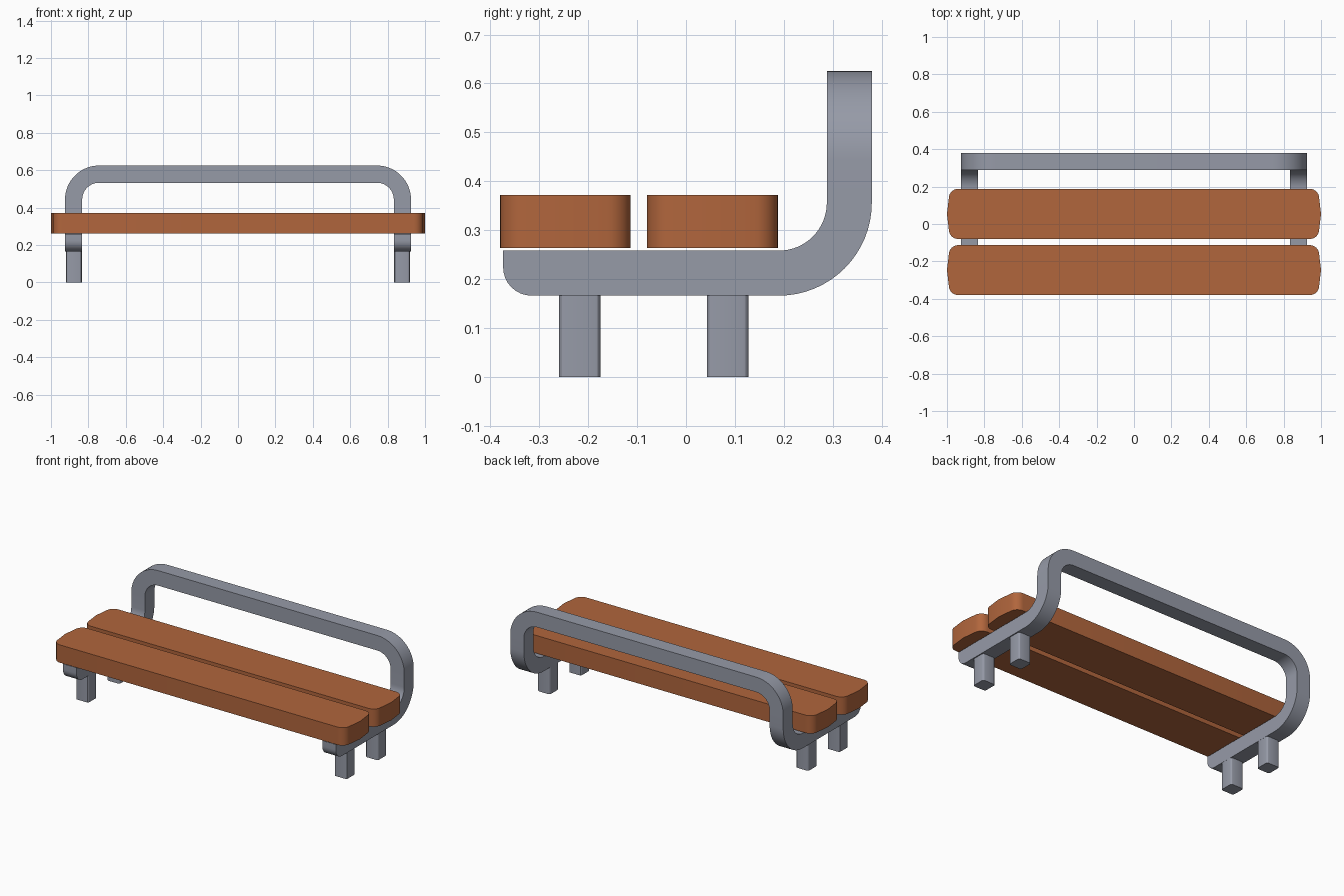
import bpy, bmesh, math
from mathutils import Vector

if "Cube" in bpy.data.objects:
    bpy.data.objects.remove(bpy.data.objects["Cube"])


def material(name, rgb):
    m = bpy.data.materials.new(name)
    m.diffuse_color = (*rgb, 1)
    m.use_nodes = True
    m.node_tree.nodes["Principled BSDF"].inputs["Base Color"].default_value = m.diffuse_color
    return m


wood = material("warm wood", (0.44, 0.132, 0.046))
metal = material("grey metal", (0.305, 0.325, 0.388))


def finish(name, bm, mat):
    bmesh.ops.recalc_face_normals(bm, faces=bm.faces)
    me = bpy.data.meshes.new(name)
    bm.to_mesh(me)
    bm.free()
    me.materials.append(mat)
    ob = bpy.data.objects.new(name, me)
    bpy.context.collection.objects.link(ob)
    bpy.context.view_layer.objects.active = ob
    ob.select_set(True)
    bpy.ops.object.shade_smooth_by_angle(angle=math.radians(30))
    ob.select_set(False)
    return ob


# Seat planks: rounded outline with slightly bowed ends, extruded upwards
def plank(name, y0, y1, z0=0.263, z1=0.372, r=0.05, end=0.99):
    pts = []
    for sx, sy, start in ((1, -1, -90), (1, 1, 0), (-1, 1, 90), (-1, -1, 180)):
        cy = y1 - r if sy > 0 else y0 + r
        for i in range(9):
            a = math.radians(start + i * 90 / 8)
            pts.append((sx * (end - r) + r * math.cos(a), cy + r * math.sin(a)))
        if start in (-90, 90):
            pts.append((sx, (y0 + y1) / 2))
    bm = bmesh.new()
    low = [bm.verts.new((x, y, z0)) for x, y in pts]
    high = [bm.verts.new((x, y, z1)) for x, y in pts]
    bm.faces.new(low)
    bm.faces.new(high)
    for i in range(len(pts)):
        j = (i + 1) % len(pts)
        bm.faces.new((low[i], low[j], high[j], high[i]))
    finish(name, bm, wood)


plank("front_plank", -0.38, -0.113)
plank("rear_plank", -0.08, 0.188)

# Frame: one square bar running under the seat, up and over as a back rail
H = 0.046            # half bar width
XC = 0.879           # centre line of the side bars
X, Y = Vector((1, 0, 0)), Vector((0, 1, 0))
rings = []


def section(c, a, b):
    c, a, b = Vector(c), a * H, b * H
    rings.append([c - a - b, c + a - b, c + a + b, c - a + b])


# rounded front toe
R = 0.058
for i in range(9):
    t = math.radians(i * 90 / 8)
    y = -0.374 + R - R * math.cos(t)
    z = 0.166 + R - R * math.sin(t)
    rings.append([Vector((XC - H, y, 0.258)), Vector((XC + H, y, 0.258)),
                  Vector((XC + H, y, z)), Vector((XC - H, y, z))])
# bend from the seat up to the back
for i in range(17):
    t = math.radians(i * 90 / 16)
    d = Vector((0, math.sin(t), -math.cos(t)))
    section(Vector((XC, 0.19, 0.356)) + d * 0.144, X, d)
# bend from the upright into the top rail
for i in range(17):
    t = math.radians(i * 90 / 16)
    d = Vector((math.cos(t), 0, math.sin(t)))
    section(Vector((XC - 0.136, 0.334, 0.443)) + d * 0.136, d, Y)
# opposite half
rings += [[Vector((-p.x, p.y, p.z)) for p in ring] for ring in reversed(rings)]

bm = bmesh.new()
loops = [[bm.verts.new(p) for p in ring] for ring in rings]
for a, b in zip(loops, loops[1:]):
    for k in range(4):
        m = (k + 1) % 4
        bm.faces.new((a[k], a[m], b[m], b[k]))
bm.faces.new(loops[0])
bm.faces.new(loops[-1])
finish("frame_bar", bm, metal)


# Legs: four short posts with softened upright edges
def leg(name, x, y, w=0.085, top=0.17):
    bm = bmesh.new()
    bmesh.ops.create_cube(bm, size=1)
    for v in bm.verts:
        v.co = (x + v.co.x * w, y + v.co.y * w, (v.co.z + 0.5) * top)
    posts = [e for e in bm.edges
             if abs(e.verts[0].co.z - e.verts[1].co.z) > 0.1]
    bmesh.ops.bevel(bm, geom=posts, offset=0.012, segments=3,
                    profile=0.5, affect='EDGES')
    finish(name, bm, metal)


for side, x in (("left", -0.876), ("right", 0.876)):
    leg(side + "_front_leg", x, -0.217)
    leg(side + "_rear_leg", x, 0.085)
